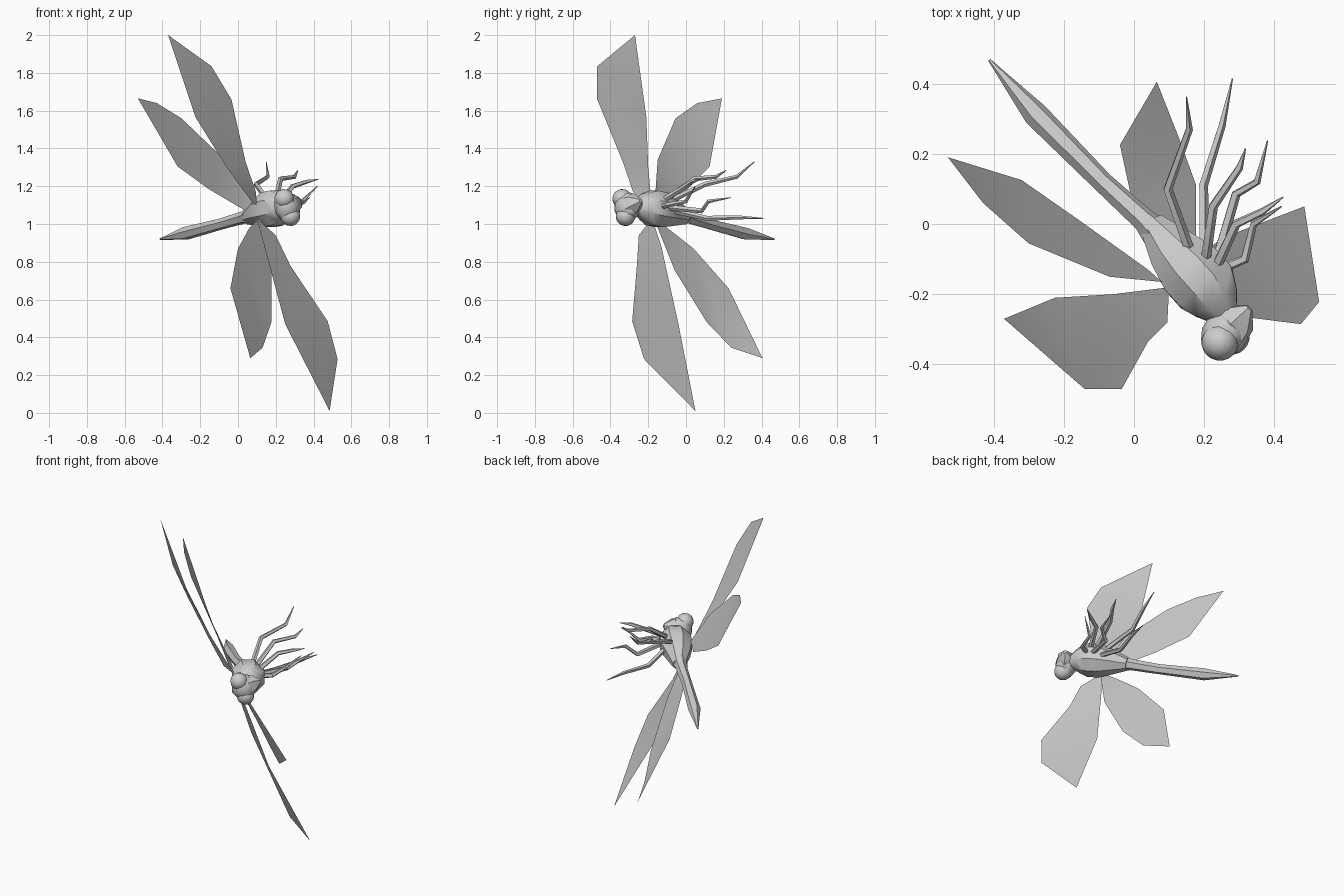
import bpy, bmesh, math
from mathutils import Vector, Matrix

if "Cube" in bpy.data.objects:
    bpy.data.objects.remove(bpy.data.objects["Cube"])

grey = bpy.data.materials.new("pale grey")
grey.diffuse_color = (0.6, 0.6, 0.6, 1)
grey.use_nodes = True
grey.node_tree.nodes["Principled BSDF"].inputs["Base Color"].default_value = grey.diffuse_color

# body frame: forward, ventral (legs side) and lateral directions
FWD = Vector((0.70, -0.70, 0.12)).normalized()
LAT = Vector((0.45, 0.05, -0.89))
LAT = (LAT - FWD * LAT.dot(FWD)).normalized()
VEN = LAT.cross(FWD).normalized()
if VEN.y < 0:
    VEN = -VEN


def finish(bm, name, angle=40):
    bmesh.ops.recalc_face_normals(bm, faces=bm.faces)
    mesh = bpy.data.meshes.new(name)
    bm.to_mesh(mesh)
    bm.free()
    mesh.materials.append(grey)
    ob = bpy.data.objects.new(name, mesh)
    bpy.context.collection.objects.link(ob)
    bpy.ops.object.select_all(action='DESELECT')
    ob.select_set(True)
    bpy.context.view_layer.objects.active = ob
    bpy.ops.object.shade_smooth_by_angle(angle=math.radians(angle))
    return ob


def tube(name, points, radii, sides, angle=40):
    """Tapered tube through the points, capped at both ends."""
    bm = bmesh.new()
    pts = [Vector(p) for p in points]
    rings = []
    for i, p in enumerate(pts):
        d = (pts[min(i + 1, len(pts) - 1)] - pts[max(i - 1, 0)]).normalized()
        u = (LAT - d * LAT.dot(d)).normalized()
        v = d.cross(u)
        rings.append([bm.verts.new(p + radii[i] * (u * math.cos(a) + v * math.sin(a)))
                      for a in (2 * math.pi * k / sides for k in range(sides))])
    for a, b in zip(rings, rings[1:]):
        for k in range(sides):
            n = (k + 1) % sides
            bm.faces.new((a[k], a[n], b[n], b[k]))
    bm.faces.new(rings[0])
    bm.faces.new(rings[-1])
    return finish(bm, name, angle)


def ball(name, center, size, segments, rings, angle=40):
    """Ellipsoid aligned to the body frame (lateral, ventral, forward)."""
    bm = bmesh.new()
    bmesh.ops.create_uvsphere(bm, u_segments=segments, v_segments=rings, radius=1)
    rot = Matrix((LAT, VEN, FWD)).transposed().to_4x4()
    bm.transform(Matrix.Translation(center) @ rot @ Matrix.Diagonal((*size, 1)))
    return finish(bm, name, angle)


def wing(name, outline):
    """Thin sheet from an outline."""
    bm = bmesh.new()
    f = bm.faces.new([bm.verts.new(p) for p in outline])
    bmesh.ops.triangulate(bm, faces=[f])
    return finish(bm, name, 60)


# wings
wing("upper_fore_wing", [(.10, -.18, 1.08), (.095, -.28, 1.17), (.04, -.335, 1.33),
     (-.035, -.47, 1.66), (-.14, -.47, 1.835), (-.37, -.27, 2.0),
     (-.225, -.21, 1.565), (-.06, -.20, 1.30)])
wing("upper_hind_wing", [(.08, -.165, 1.12), (-.07, -.15, 1.34), (-.30, -.055, 1.56),
     (-.43, .06, 1.64), (-.53, .19, 1.665), (-.32, .125, 1.305),
     (-.155, .01, 1.185), (.04, -.13, 1.07)])
wing("lower_hind_wing", [(.10, -.16, 1.02), (.13, -.15, .98), (.177, -.06, .755),
     (.177, .11, .48), (.13, .24, .345), (.065, .405, .29),
     (-.04, .225, .66), (0, .04, .87), (.06, -.10, .98)])
wing("lower_fore_wing", [(.10, -.18, 1.03), (.20, -.25, .94), (.277, -.26, .78),
     (.475, -.285, .485), (.527, -.222, .285), (.485, .05, .01),
     (.25, -.04, .47), (.14, -.13, .88)])

# abdomen, narrow in the middle and pointed at the end
tube("abdomen", [(-.412, .467, .92), (-.28, .312, .95), (-.09, .12, 1.0),
     (.03, .01, 1.035), (.10, -.06, 1.055)], [.004, .036, .03, .034, .06], 6)

# thorax
tube("thorax", [(.05, 0, 1.035), (.11, -.075, 1.06), (.16, -.13, 1.075),
     (.205, -.18, 1.085), (.235, -.225, 1.09), (.265, -.27, 1.09)],
     [.04, .078, .10, .10, .075, .035], 8)

# head, jaw and eyes
head = Vector((.26, -.312, 1.09))
ball("head", head, (.085, .075, .065), 8, 6)
tube("jaw", [head, head + VEN * .06, head + VEN * .105 + LAT * .005], [.07, .055, .012], 6)
for side, label in ((-1, "upper"), (1, "lower")):
    ball(label + "_eye", head + LAT * side * .05 - VEN * .012 + FWD * .012,
         (.052, .052, .052), 14, 10)

# legs: hip, knee, ankle and toe
legs = {
    "upper_hind_leg": [(.17, -.11, 1.11), (.096, .10, 1.21), (.157, .27, 1.25), (.149, .362, 1.33)],
    "lower_hind_leg": [(.20, -.11, 1.08), (.197, .11, 1.03), (.25, .28, 1.035), (.28, .414, 1.03)],
    "upper_mid_leg": [(.20, -.12, 1.12), (.225, .05, 1.24), (.30, .16, 1.25), (.317, .214, 1.285)],
    "lower_mid_leg": [(.23, -.12, 1.09), (.29, .085, 1.07), (.35, .12, 1.12), (.38, .237, 1.14)],
    "upper_front_leg": [(.23, -.13, 1.12), (.29, 0, 1.20), (.365, .035, 1.225), (.425, .077, 1.237)],
    "lower_front_leg": [(.24, -.13, 1.09), (.315, -.10, 1.10), (.34, .0, 1.12), (.42, .05, 1.20)],
}
for name, path in legs.items():
    tube(name, path, [.016, .014, .011, .002], 5)
